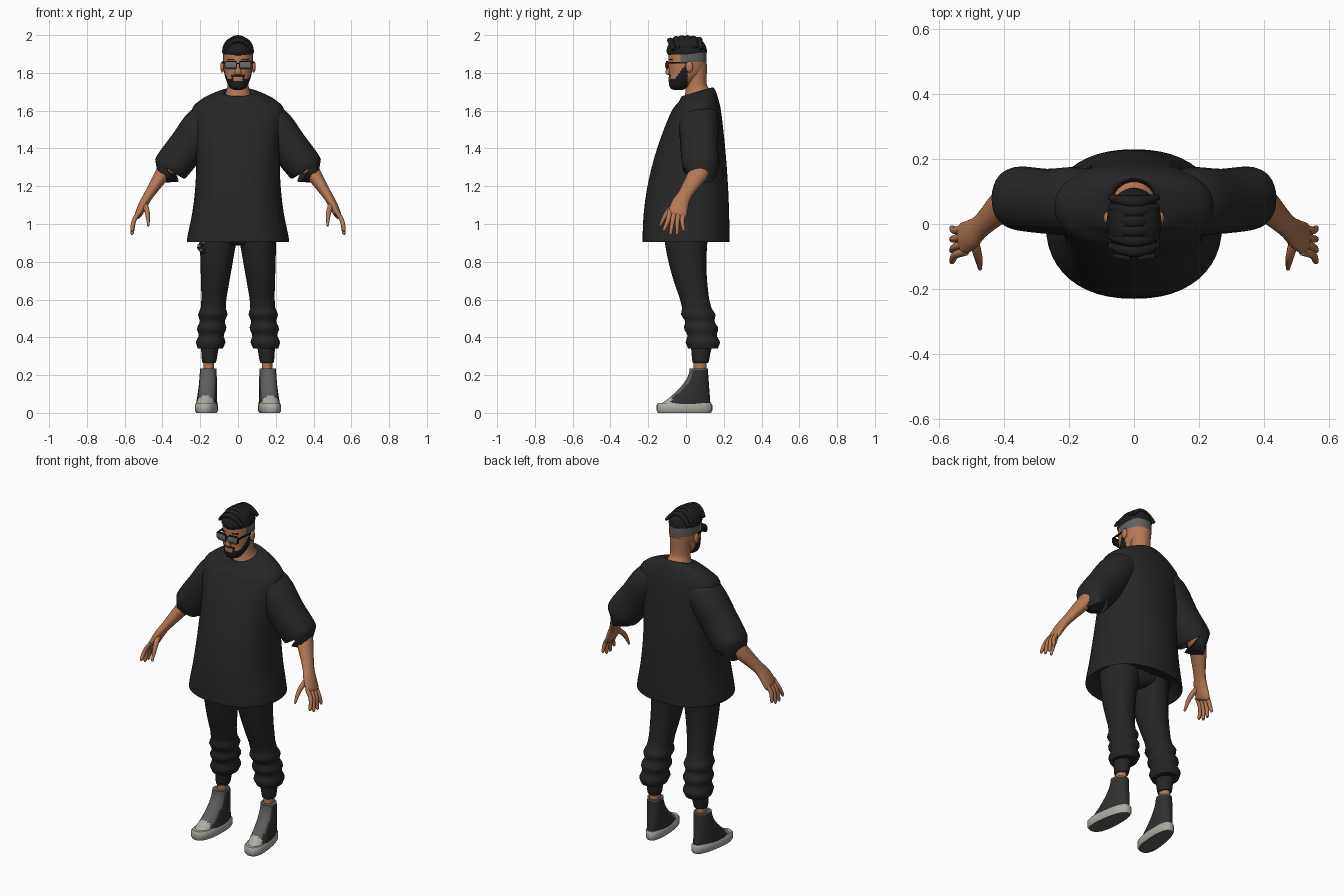
import bpy, bmesh, math
from mathutils import Vector, Matrix

default_cube = bpy.data.objects.get("Cube")
if default_cube:
    bpy.data.objects.remove(default_cube, do_unlink=True)
made = []
SIDES = (("left", 1), ("right", -1))


def material(name, red, green, blue):
    mat = bpy.data.materials.new(name)
    mat.use_nodes = True
    mat.diffuse_color = (red, green, blue, 1)
    mat.node_tree.nodes["Principled BSDF"].inputs["Base Color"].default_value = mat.diffuse_color
    return mat


def grey(name, value):
    return material(name, value, value, value)


SKIN = material("warm skin", .46, .19, .09)
RUBBER = material("rubber light grey", .42, .41, .37)
SHIRT = grey("shirt black", .02)
TROUSERS = grey("trouser black", .018)
HAIR = grey("hair black", .013)
CANVAS = grey("canvas black", .03)
FADE = grey("shaved hair grey", .12)
LENS = grey("lens grey", .15)
TONGUE = grey("tongue grey", .11)


def finish(bm, name, materials, rule=None):
    bmesh.ops.recalc_face_normals(bm, faces=bm.faces)
    if rule:
        for face in bm.faces:
            face.material_index = rule(face.calc_center_median(), face.normal)
    mesh = bpy.data.meshes.new(name)
    bm.to_mesh(mesh)
    bm.free()
    for mat in materials:
        mesh.materials.append(mat)
    obj = bpy.data.objects.new(name, mesh)
    bpy.context.collection.objects.link(obj)
    made.append(obj)


def ring(z, wide, deep, x=0.0, y=0.0, tilt=0.0):
    """Centre, half width, half depth and front-to-back slope of one cross-section."""
    return x, y, z, wide, deep, tilt


def mix(start, end, t):
    return start + (end - start) * t


def spread(count):
    return [i / (count - 1) for i in range(count)]


def spline(before, start, end, after, t):
    """Catmull-Rom value between start and end."""
    pull_out, pull_in = (end - before) / 2, (after - start) / 2
    gap = end - start
    return start + t * (pull_out + t * (3 * gap - 2 * pull_out - pull_in + t * (pull_out + pull_in - 2 * gap)))


def smooth_path(rings, steps):
    padded = [rings[0], *rings, rings[-1]]
    path = [[spline(*values, k / steps) for values in zip(*padded[i:i + 4])]
            for i in range(len(rings) - 1) for k in range(steps)]
    return path + [rings[-1]]


def loft(name, rings, *materials, along=False, power=2.0, segments=32, steps=4, side=1, rule=None, warp=None):
    """Skin over rings, level ones or, with along, ones square to their path."""
    path = smooth_path(rings, steps)
    bm = bmesh.new()
    loops = []
    for i, (x, y, z, wide, deep, tilt) in enumerate(path):
        centre, across, back = Vector((x, y, z)), Vector((1, 0, 0)), Vector((0, 1, tilt))
        if along:
            ahead, behind = path[min(i + 1, len(path) - 1)], path[max(i - 1, 0)]
            tangent = (Vector(ahead[:3]) - Vector(behind[:3])).normalized()
            back = (back - tangent * back.dot(tangent)).normalized()
            across = back.cross(tangent)
        loop = []
        for k in range(segments):
            angle = math.tau * k / segments
            c, s = [math.copysign(abs(f(angle)) ** (2 / power), f(angle)) for f in (math.cos, math.sin)]
            point = centre + across * wide * c + back * deep * s
            if warp:
                point = warp(point)
            loop.append(bm.verts.new((point.x * side, point.y, point.z)))
        loops.append(loop)
    for low, high in zip(loops, loops[1:]):
        for k in range(segments):
            bm.faces.new((low[k - 1], low[k], high[k], high[k - 1]))
    bm.faces.new(loops[0])
    bm.faces.new(loops[-1])
    finish(bm, name, materials, rule)


def pair(name, *args, **options):
    for label, side in SIDES:
        loft(f"{label}_{name}", *args, side=side, **options)


def box(name, place, size, mat, turn=0.0, bevel=0.0):
    bm = bmesh.new()
    bmesh.ops.create_cube(bm, size=1, matrix=Matrix.LocRotScale(
        Vector(place), Matrix.Rotation(turn, 3, "Z"), Vector(size)))
    if bevel:
        edges = [e for e in bm.edges if abs(e.verts[0].co.y - e.verts[1].co.y) > size[1] / 2]
        bmesh.ops.bevel(bm, geom=edges, offset=bevel, segments=3, affect="EDGES", profile=.5)
    finish(bm, name, [mat])


def ball(name, place, size, mat):
    bm = bmesh.new()
    bmesh.ops.create_uvsphere(bm, u_segments=16, v_segments=10, radius=1,
                              matrix=Matrix.LocRotScale(Vector(place), None, Vector(size)))
    finish(bm, name, [mat])


# Shirt: the body flares to the hem, then closes over the shoulders to the collar
def shirt_ring(t):
    pinch = .14 * t * (1 - t)
    return ring(mix(.92, 1.6, t), mix(.27, .245, t) - pinch, .23 - .1 * t * t, y=.055 * t * t)


hem_inside = ring(.95, .22, .19)
hem_edge = ring(.91, .262, .225)
shoulders = [ring(1.655, .2, .105, y=.065, tilt=.1), ring(1.69, .13, .09, y=.065, tilt=.2),
             ring(1.7, .077, .08, y=.06, tilt=.3), ring(1.685, .066, .07, y=.06, tilt=.3)]
loft("shirt_body", [hem_inside, hem_edge, *map(shirt_ring, spread(6)), *shoulders], SHIRT,
     power=2.25, segments=48)
pair("sleeve", [ring(1.58, .07, .09, x=.1, y=.07), ring(1.53, .1, .105, x=.18, y=.07),
                ring(1.41, .1, .1, x=.27, y=.07), ring(1.3, .096, .097, x=.355, y=.08),
                ring(1.29, .075, .075, x=.36, y=.08)], SHIRT, along=True, power=2.2)

# Bare arms and hands
pair("arm", [ring(1.39, .05, .06, x=.3, y=.08), ring(1.3, .045, .058, x=.375, y=.08),
             ring(1.165, .027, .038, x=.465), ring(1.11, .024, .046, x=.498, y=-.03),
             ring(1.055, .02, .05, x=.525, y=-.045), ring(1.04, .01, .04, x=.53, y=-.05)],
     SKIN, along=True, segments=24)
for finger, t in zip(("index", "middle", "ring", "little"), spread(4)):
    base, tip = mix(-.085, -.01, t), mix(-.115, -.013, t)
    low = .942 + .08 * (t - .5) ** 2
    pair(finger + "_finger", [ring(1.07, .012, .013, x=.518, y=base), ring(1.02, .012, .012, x=.55, y=base - .01),
                              ring(low + .01, .009, .009, x=.56, y=tip), ring(low, .004, .004, x=.558, y=tip)],
         SKIN, along=True, segments=12)
pair("thumb", [ring(1.11, .015, .016, x=.495, y=-.045), ring(1.06, .013, .014, x=.48, y=-.1),
               ring(.99, .006, .006, x=.474, y=-.138)], SKIN, along=True, segments=12)


# Trousers: tapering legs, gathered in folds above narrow cuffs
def leg_ring(t):
    shift = t * t * (3 - 2 * t)
    wide = max(.066, .104 - .065 * t)
    if t > .66:
        wide += .006 * (1 - math.cos(math.tau * (t - .66) / .115))
    return ring(mix(.98, .34, t), wide, wide * 1.17, x=mix(.1, .147, t), y=.09 * shift ** 1.5)


loft("trouser_seat", [ring(.885, .06, .07), ring(.92, .18, .11), ring(1.02, .2, .12)], TROUSERS)
pair("trouser_leg", [leg_ring(t) for t in spread(40)], TROUSERS, power=2.2, steps=1)
pair("cuff", [ring(.36, .05, .06, x=.148, y=.085), ring(.33, .045, .052, x=.15, y=.08),
              ring(.27, .037, .043, x=.153, y=.077), ring(.265, .028, .034, x=.153, y=.077)], TROUSERS)
pair("ankle", [ring(z, .028, .034, x=.154, y=.074) for z in (.15, .29)], SKIN)


# High-top shoes, toes turned out and broader than the heels
def foot(point):
    outward = .1 * (point.y - .04)
    return Vector((.16 + (point.x - .16) * (1 - .9 * point.y) - outward, point.y, point.z))


def upper_ring(t):
    front, heel = .02 - .165 * (1 - t) ** 1.8, mix(.13, .115, t)
    return ring(mix(.04, .236, t), mix(.054, .046, t), (heel - front) / 2, x=.16, y=(heel + front) / 2)


def upper_rule(centre, normal):
    if centre.z < .09 and centre.y < -.075:
        return 1
    return 2 if centre.z > .225 or (normal.y < -.4 and centre.z > .07) else 0


sole_rings = [ring(z, .057 - inset, .147 - inset, x=.16, y=-.008)
              for z, inset in ((0, .007), (.012, 0), (.042, 0), (.052, .007))]
pair("shoe_sole", sole_rings, RUBBER, TONGUE, power=2.5, steps=1, segments=40, warp=foot,
     rule=lambda centre, normal: int(normal.z < -.6))
pair("shoe_upper", [upper_ring(t) for t in spread(24)], CANVAS, RUBBER, TONGUE,
     power=2.2, steps=1, segments=40, warp=foot, rule=upper_rule)

# Neck, and head with a beard and shaved sides
loft("neck", [ring(1.69, .068, .07, y=.06, tilt=.3), ring(1.712, .06, .06, y=.057, tilt=.2),
              ring(1.75, .055, .055, y=.054), ring(1.85, .06, .062, y=.05)], SKIN)


def head_rule(centre, normal):
    x, y, z = abs(centre.x), centre.y, centre.z
    if z > 1.86 and y > -.03:
        return 2
    lips = y < -.06 and x < .022 and 1.757 < z < 1.768
    below_lip = y < -.055 and x < .026 and 1.768 <= z < 1.781
    if lips or below_lip:
        return 0
    moustache = y < -.055 and x < .036 and z < 1.793
    jaw_line = 1.768 + 1.3 * max(0, y + .06)
    return int(moustache or (y < .01 and z < jaw_line))


loft("head", [ring(1.71, .02, .024, y=-.042), ring(1.723, .044, .048, y=-.037), ring(1.76, .062, .072, y=-.02),
              ring(1.8, .073, .09), ring(1.85, .078, .1, y=.007), ring(1.92, .079, .1, y=.009)],
     SKIN, HAIR, FADE, power=2.15, segments=72, steps=10, rule=head_rule)
loft("nose", [ring(1.86, .007, .008, y=-.084), ring(1.803, .018, .015, y=-.094),
              ring(1.79, .012, .01, y=-.088)], SKIN, segments=16)

# Hair: a rounded cap with locks swept across the top
cap = [ring(1.91 + .08 * math.sin(a), .084 * math.cos(a) ** .7, .107 * math.cos(a) ** .7, y=.004)
       for a in (1.45 * t for t in spread(12))]
loft("hair", [ring(1.892, .076, .098, y=.006), *cap], HAIR, segments=40, steps=2)
for number, t in enumerate(spread(6), 1):
    y = mix(-.082, .068, t)
    top = 1.986 - 2 * y * y
    lock = [ring(top - .05 * s * s, mix(.014, .008, s * s), mix(.019, .01, s * s), x=.074 * s, y=y + .015 * s * s)
            for s in (2 * u - 1 for u in spread(7))]
    loft(f"hair_lock_{number}", lock, HAIR, along=True, segments=12, steps=2)

# Ears, eyebrows and sunglasses
for label, side in SIDES:
    ball(label + "_ear", (side * .083, .018, 1.832), (.011, .02, .03), SKIN)
    box(label + "_eyebrow", (side * .036, -.081, 1.871), (.036, .01, .007), HAIR, turn=side * .25)
    box(label + "_glasses_rim", (side * .038, -.1, 1.842), (.066, .008, .043), HAIR, turn=side * .12, bevel=.01)
    box(label + "_lens", (side * .038, -.103, 1.841), (.056, .008, .034), LENS, turn=side * .12, bevel=.008)
    box(label + "_glasses_arm", (side * .077, -.037, 1.853), (.006, .122, .008), HAIR, turn=-side * .08)
box("glasses_bridge", (0, -.104, 1.85), (.016, .006, .007), HAIR)

# Bead chain hanging at the hip
for number, t in enumerate(spread(7)):
    place = (-.165 - .04 * math.sin(2.6 * t), mix(-.09, -.07, t), mix(.915, .853, t))
    ball(f"chain_bead_{number + 1}", place, (.012, .012, .011), LENS if number % 2 else HAIR)

# Smooth shading with sharp edges kept
bpy.ops.object.select_all(action="DESELECT")
for obj in made:
    obj.select_set(True)
bpy.context.view_layer.objects.active = made[0]
bpy.ops.object.shade_smooth_by_angle(angle=math.radians(50))
